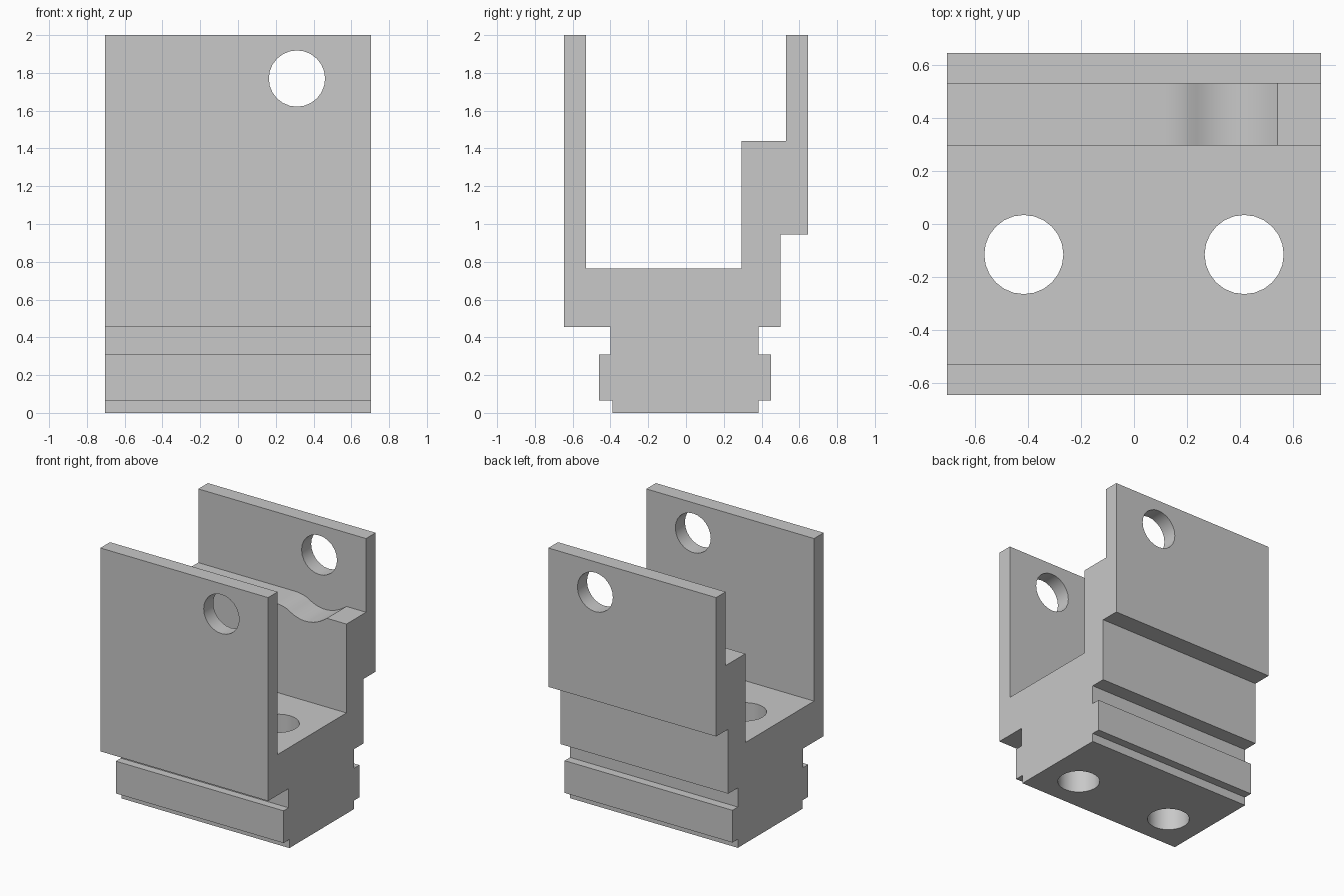
import bpy, bmesh, math
from mathutils import Matrix

cube = bpy.data.objects.get("Cube")
if cube:
    bpy.data.objects.remove(cube, do_unlink=True)

HALF_WIDTH = 0.705

grey = bpy.data.materials.new("light_grey")
grey.use_nodes = True
colour = (0.58, 0.58, 0.58, 1)
grey.diffuse_color = colour
grey.node_tree.nodes["Principled BSDF"].inputs["Base Color"].default_value = colour


def finish(name, bm):
    bmesh.ops.recalc_face_normals(bm, faces=bm.faces)
    mesh = bpy.data.meshes.new(name)
    bm.to_mesh(mesh)
    bm.free()
    mesh.materials.append(grey)
    obj = bpy.data.objects.new(name, mesh)
    bpy.context.collection.objects.link(obj)
    return obj


def prism(name, points, offset):
    """Extrude a closed outline of 3D points along an offset."""
    bm = bmesh.new()
    face = bm.faces.new([bm.verts.new(p) for p in points])
    moved = bmesh.ops.extrude_face_region(bm, geom=[face])["geom"]
    verts = [v for v in moved if isinstance(v, bmesh.types.BMVert)]
    bmesh.ops.translate(bm, verts=verts, vec=offset)
    return finish(name, bm)


def rod(name, centre, rotation):
    """Long cylinder used to drill a round hole."""
    bm = bmesh.new()
    bmesh.ops.create_cone(bm, cap_ends=True, segments=24, radius1=0.149, radius2=0.149,
                          depth=3, matrix=Matrix.Translation(centre) @ rotation)
    return finish(name, bm)


# Bracket body: one side profile (y, z) swept across the width
profile = [
    (-0.39, 0), (0.385, 0), (0.385, 0.065), (0.45, 0.065), (0.45, 0.31), (0.385, 0.31),
    (0.385, 0.455), (0.5, 0.455), (0.5, 0.945), (0.645, 0.945), (0.645, 2), (0.53, 2),
    (0.53, 1.44), (0.295, 1.44), (0.295, 0.765), (-0.53, 0.765), (-0.53, 2), (-0.645, 2),
    (-0.645, 0.455), (-0.4, 0.455), (-0.4, 0.31), (-0.46, 0.31), (-0.46, 0.065), (-0.39, 0.065),
]
body = prism("bracket_body", [(-HALF_WIDTH, y, z) for y, z in profile], (2 * HALF_WIDTH, 0, 0))

# Pin hole through both plates, and two bolt holes through the base
upright = Matrix.Identity(4)
cutters = [rod("pin_hole_cutter", (0.312, 0, 1.77), Matrix.Rotation(math.pi / 2, 4, 'X'))]
for side, x in (("left", 0.415), ("right", -0.415)):
    cutters.append(rod(side + "_bolt_hole_cutter", (x, -0.115, 0.5), upright))

# Scooped groove in the ledge: rounded lead-in, then a shallow arc
outline = [(0.11 + 0.1 * t, 1.44 - 0.02 * t * t) for t in (i / 5 for i in range(5))]
for i in range(13):
    t = i / 12
    outline.append((0.21 + 0.33 * t, 1.42 + 0.02 * t - 0.24 * t * (1 - t)))
outline += [(0.54, 1.5), (0.11, 1.5)]
cutters.append(prism("groove_cutter", [(x, 0.25, z) for x, z in outline], (0, 0.28, 0)))

for cutter in cutters:
    cutter.hide_render = True
    cutter.hide_set(True)
    cut = body.modifiers.new(cutter.name, 'BOOLEAN')
    cut.operation = 'DIFFERENCE'
    cut.solver = 'EXACT'
    cut.object = cutter

# Apply the cuts and remove the helpers
bpy.ops.object.select_all(action='DESELECT')
body.select_set(True)
bpy.context.view_layer.objects.active = body
for name in [m.name for m in body.modifiers]:
    bpy.ops.object.modifier_apply(modifier=name)
for cutter in cutters:
    bpy.data.objects.remove(cutter, do_unlink=True)
bpy.ops.object.shade_smooth_by_angle(angle=math.radians(25))
